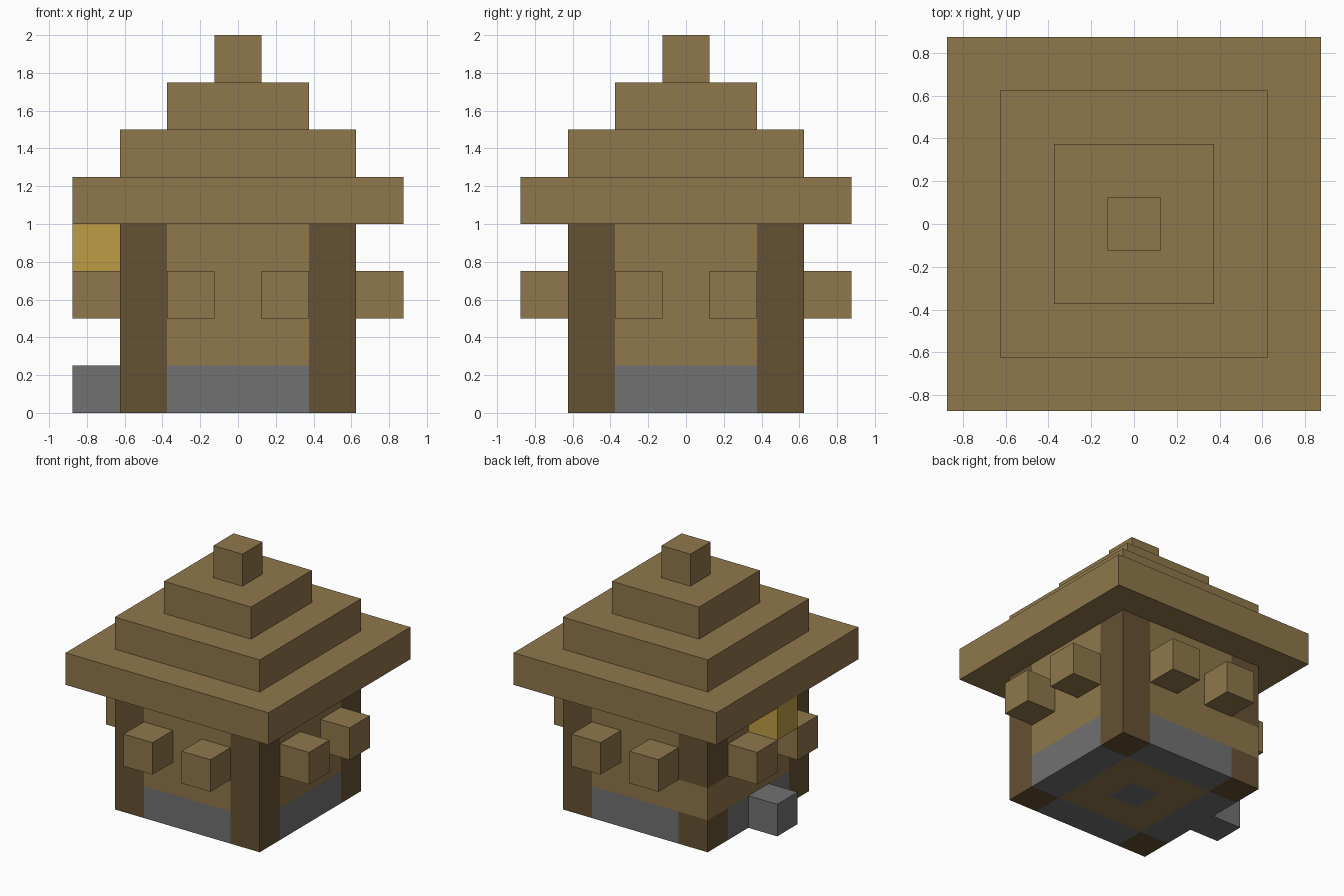
import bpy

U = 0.25  # one building block

cube = bpy.data.objects.get("Cube")
if cube:
    bpy.data.objects.remove(cube)


def material(name, rgb):
    """Flat material from 0-255 display values, converted to linear."""
    linear = [((c / 255 + 0.055) / 1.055) ** 2.4 for c in rgb] + [1.0]
    mat = bpy.data.materials.new(name)
    mat.diffuse_color = linear
    mat.use_nodes = True
    bsdf = next(n for n in mat.node_tree.nodes if n.type == 'BSDF_PRINCIPLED')
    bsdf.inputs["Base Color"].default_value = linear
    return mat


plank = material("plank brown", (143, 119, 75))
log = material("dark log brown", (101, 81, 51))
stone = material("stone grey", (113, 113, 113))
gold = material("lantern gold", (189, 156, 70))


def box(name, mat, low, high):
    """Box between two corners given in block units."""
    bpy.ops.mesh.primitive_cube_add(size=1)
    obj = bpy.context.object
    obj.name = name
    for v in obj.data.vertices:
        v.co = [(a if c < 0 else b) * U for c, a, b in zip(v.co, low, high)]
    obj.data.materials.append(mat)
    return obj


def four_sides(name, mat, low, high):
    """Repeat a box on the front, left, back and right sides."""
    (x0, y0, z0), (x1, y1, z1) = low, high
    for side in ("front", "left", "back", "right"):
        box(f"{side}_{name}", mat, (x0, y0, z0), (x1, y1, z1))
        x0, x1, y0, y1 = -y1, -y0, x0, x1


# Walls on a stone footing, with a paved floor
four_sides("footing", stone, (-1.5, -2.5, 0), (1.5, -1.5, 1))
four_sides("wall", plank, (-1.5, -2.5, 1), (1.5, -1.5, 4))
four_sides("floor_plank", plank, (-1.5, -1.5, 0), (0.5, -0.5, 1))
box("floor_centre_stone", stone, (-0.5, -0.5, 0), (0.5, 0.5, 1))

# Corner posts; the back right one has a plank block in it
for x in (-2.5, 1.5):
    for y in (-2.5, 1.5):
        patched = x < 0 < y
        spans = [(log, 0, 1), (plank, 1, 2), (log, 2, 4)] if patched else [(log, 0, 4)]
        for mat, z0, z1 in spans:
            box("corner_post", mat, (x, y, z0), (x + 1, y + 1, z1))

# Window blocks, a pair on every side
for x in (-1.5, 0.5):
    four_sides("window_block", plank, (x, -3.5, 2), (x + 1, -2.5, 3))

# Entrance step and lantern
box("entrance_step", stone, (-3.5, -0.5, 0), (-2.5, 0.5, 1))
box("entrance_lantern", gold, (-3.5, -0.5, 3), (-2.5, 0.5, 4))

# Stepped roof
for i in range(4):
    h = 3.5 - i
    box("roof_tier", plank, (-h, -h, 4 + i), (h, h, 5 + i))
